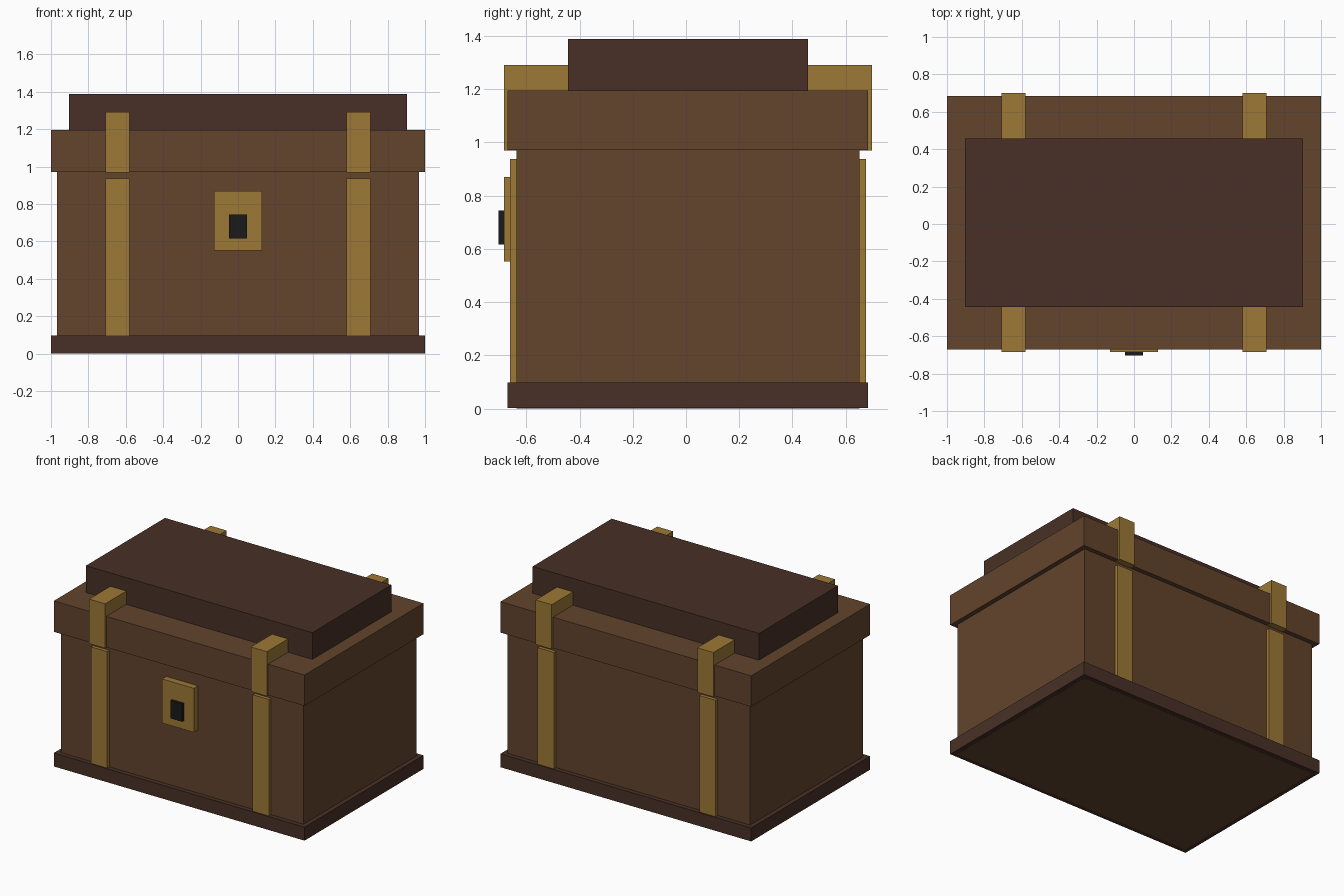
import bpy
import bmesh

if "Cube" in bpy.data.objects:
    bpy.data.objects.remove(bpy.data.objects["Cube"])


def material(name, color):
    m = bpy.data.materials.new(name)
    m.diffuse_color = (*color, 1)
    m.use_nodes = True
    m.node_tree.nodes["Principled BSDF"].inputs["Base Color"].default_value = m.diffuse_color
    return m


wood = material("wood", (0.125, 0.058, 0.026))
dark_wood = material("dark_wood", (0.065, 0.030, 0.019))
brass = material("brass", (0.34, 0.19, 0.037))
iron = material("iron", (0.011, 0.010, 0.010))


def box(name, x, y, z, mat):
    """Box from (min, max) ranges on each axis."""
    bm = bmesh.new()
    bmesh.ops.create_cube(bm, size=1)
    for v in bm.verts:
        for axis, (lo, hi) in enumerate((x, y, z)):
            v.co[axis] = lo if v.co[axis] < 0 else hi
    mesh = bpy.data.meshes.new(name)
    bm.to_mesh(mesh)
    bm.free()
    mesh.materials.append(mat)
    obj = bpy.data.objects.new(name, mesh)
    bpy.context.collection.objects.link(obj)
    return obj


# Chest: plinth, body, lid and raised lid panel
box("base_plinth", (-1, 1), (-0.67, 0.685), (0.001, 0.098), dark_wood)
box("chest_body", (-0.967, 0.967), (-0.637, 0.652), (0, 0.975), wood)
box("lid", (-1, 1), (-0.67, 0.685), (0.972, 1.195), wood)
box("lid_top_panel", (-0.903, 0.903), (-0.443, 0.458), (1.19, 1.388), dark_wood)

# Brass straps wrapping the body and the lid on each side
for side, cx in (("left", -0.645), ("right", 0.645)):
    x = (cx - 0.064, cx + 0.064)
    box(f"lid_strap_{side}", x, (-0.684, 0.7), (0.97, 1.291), brass)
    box(f"front_strap_{side}", x, (-0.662, -0.63), (0.095, 0.938), brass)
    box(f"back_strap_{side}", x, (0.645, 0.677), (0.095, 0.938), brass)

# Lock
box("lock_plate", (-0.127, 0.127), (-0.684, -0.63), (0.553, 0.871), brass)
box("keyhole", (-0.047, 0.047), (-0.704, -0.67), (0.616, 0.744), iron)
